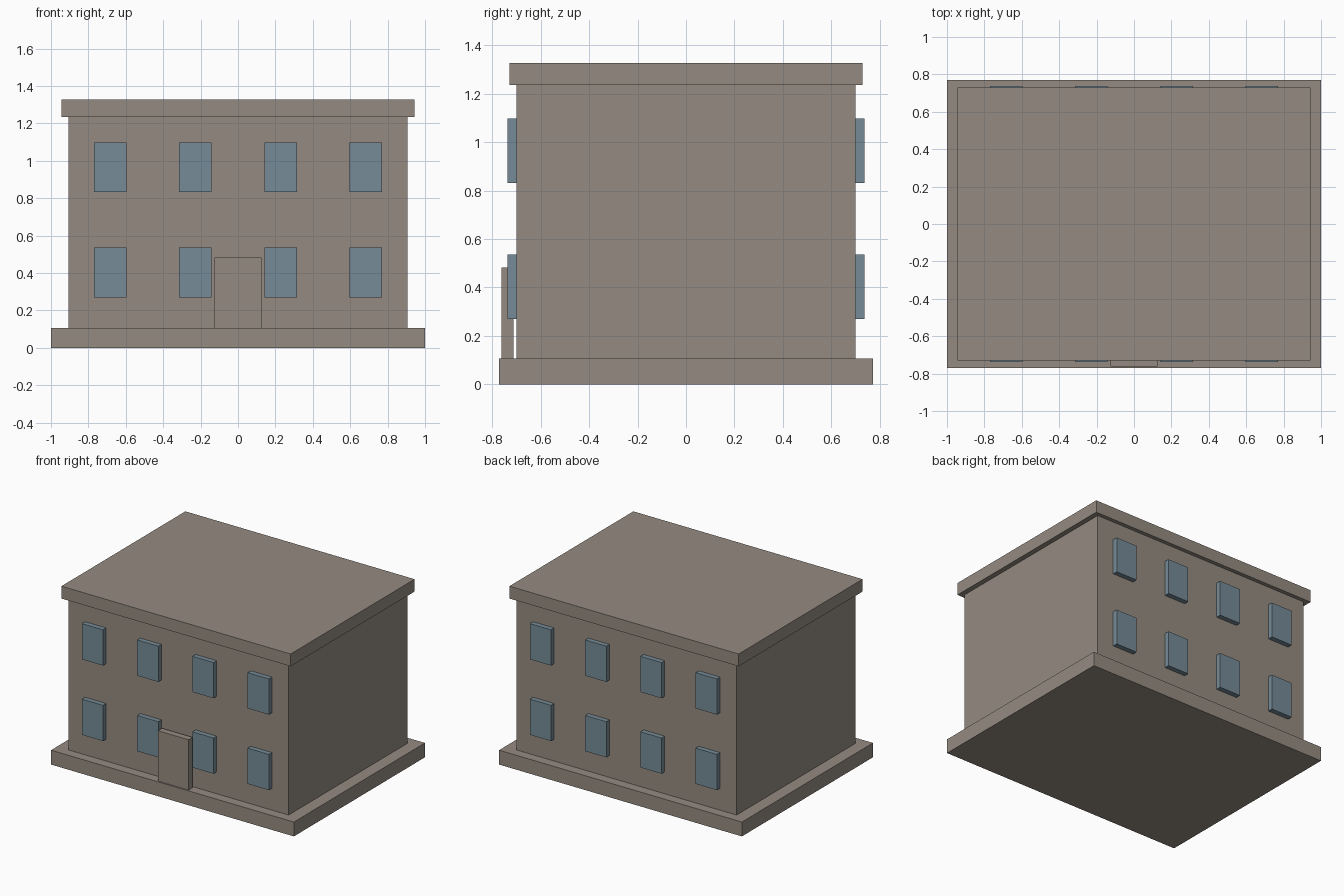
import bpy

cube = bpy.data.objects.get("Cube")
if cube:
    bpy.data.objects.remove(cube, do_unlink=True)


def material(name, rgb):
    mat = bpy.data.materials.new(name)
    mat.use_nodes = True
    mat.diffuse_color = (*rgb, 1)
    mat.node_tree.nodes["Principled BSDF"].inputs["Base Color"].default_value = (*rgb, 1)
    return mat


stone = material("warm grey stone", (0.30, 0.26, 0.22))
glass = material("blue grey glass", (0.18, 0.26, 0.31))


def box(name, x, y, z, mat):
    """Box spanning the (low, high) range on each axis."""
    spans = (x, y, z)
    bpy.ops.mesh.primitive_cube_add(size=1, location=[(a + b) / 2 for a, b in spans])
    obj = bpy.context.object
    obj.name = name
    obj.scale = [b - a for a, b in spans]
    bpy.ops.object.transform_apply(location=False, rotation=False, scale=True)
    obj.data.materials.append(mat)
    return obj


BASE_TOP, WALL_TOP, ROOF_TOP = 0.107, 1.235, 1.327
WALL_Y = 0.70

# Plinth, body and overhanging flat roof
box("foundation", (-1, 1), (-0.771, 0.771), (0, BASE_TOP), stone)
box("walls", (-0.907, 0.907), (-WALL_Y, WALL_Y), (BASE_TOP, WALL_TOP), stone)
box("roof", (-0.944, 0.944), (-0.729, 0.729), (WALL_TOP, ROOF_TOP), stone)

# Door slab standing just clear of the front wall
box("front_door", (-0.126, 0.126), (-0.761, -0.713), (BASE_TOP, 0.482), stone)

# Two rows of four projecting windows on the front and the back
for side, face in (("front", -1), ("back", 1)):
    y = sorted((face * (WALL_Y - 0.01), face * (WALL_Y + 0.037)))
    for floor, sill in (("lower", 0.27), ("upper", 0.832)):
        for column in range(4):
            cx = (column - 1.5) * 0.4555
            box(f"{side}_{floor}_window_{column + 1}",
                (cx - 0.087, cx + 0.087), y, (sill, sill + 0.266), glass)
